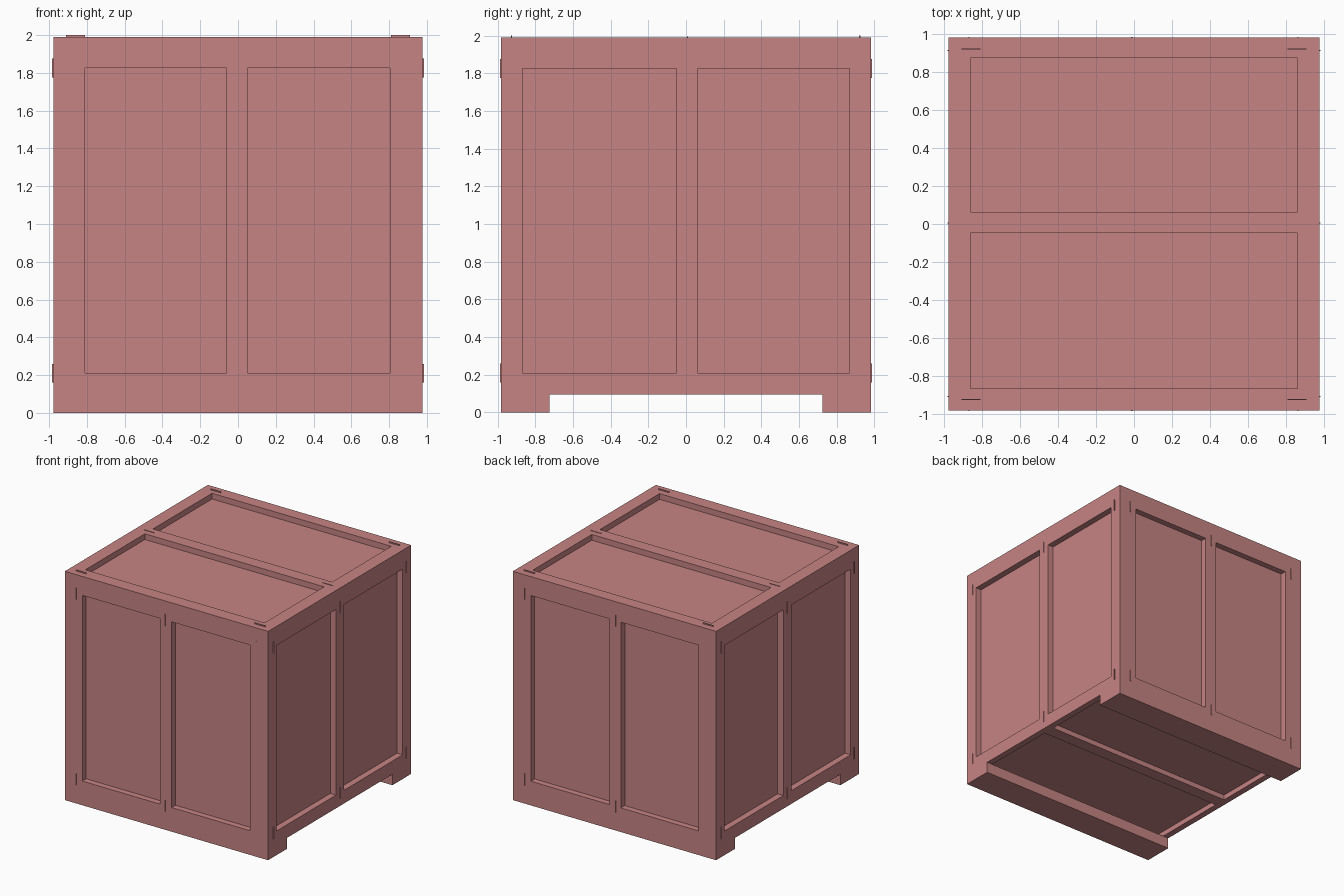
import bpy
import bmesh
from mathutils import Vector

cube = bpy.data.objects.get("Cube")
if cube:
    bpy.data.objects.remove(cube, do_unlink=True)

# Single painted wood colour
wood = bpy.data.materials.new("dusty_rose_wood")
wood.use_nodes = True
wood.diffuse_color = (0.57, 0.23, 0.23, 1)
wood.node_tree.nodes["Principled BSDF"].inputs["Base Color"].default_value = wood.diffuse_color


def box(name, x, y, z):
    """Box spanning the (min, max) range on each axis."""
    lo, hi = (Vector(p) for p in zip(x, y, z))
    bm = bmesh.new()
    bmesh.ops.create_cube(bm, size=1)
    for v in bm.verts:
        v.co = Vector(v.co[i] * (hi[i] - lo[i]) for i in range(3))
    mesh = bpy.data.meshes.new(name)
    bm.to_mesh(mesh)
    bm.free()
    mesh.materials.append(wood)
    obj = bpy.data.objects.new(name, mesh)
    obj.location = (lo + hi) / 2
    bpy.context.collection.objects.link(obj)
    return obj


def outer(sign, inner, edge):
    return tuple(sorted((sign * inner, sign * edge)))


HX, HY = 0.978, 0.983        # outer half sizes
IX, IY = 0.923, 0.93         # panel half sizes
Z0, Z1, Z2, Z3, Z4 = 0.095, 0.21, 1.825, 1.94, 1.99

# Plain panelled body inside the frames
box("body_panels", (-IX, IX), (-IY, IY), (0.14, Z3))

# Front and back frames fit between the side frames
for side, s in (("front", -1), ("back", 1)):
    y = outer(s, IY, HY)
    box(side + "_bottom_rail", (-IX, IX), y, (Z0, Z1))
    box(side + "_top_rail", (-IX, IX), y, (Z2, Z3))
    for label, x in (("right", (-IX, -0.81)), ("middle", (-0.062, 0.05)), ("left", (0.805, IX))):
        box(f"{side}_{label}_batten", x, y, (Z1, Z2))

# Side frames cover the full depth
for side, s in (("right", -1), ("left", 1)):
    x = outer(s, IX, HX)
    box(side + "_bottom_rail", x, (-HY, HY), (Z0, Z1))
    box(side + "_top_rail", x, (-HY, HY), (Z2, Z3))
    for label, y in (("front", (-HY, -0.867)), ("middle", (-0.05, 0.06)), ("back", (0.867, HY))):
        box(f"{side}_{label}_batten", x, y, (Z1, Z2))

# Lid frame: two long rails with three cross battens between them
for side, s in (("right", -1), ("left", 1)):
    box(f"lid_{side}_rail", outer(s, 0.862, HX), (-HY, HY), (Z3, Z4))
for label, y in (("front", (-HY, -0.867)), ("middle", (-0.048, 0.063)), ("back", (0.875, HY))):
    box(f"lid_{label}_batten", (-0.862, 0.862), y, (Z3, Z4))

# Base batten and the two skids
box("base_middle_batten", (-IX, IX), (-0.05, 0.06), (Z0, 0.14))
for side, s in (("front", -1), ("back", 1)):
    box(side + "_skid", (-HX, HX), outer(s, 0.725, HY), (0, Z0))

# Thin staples across the frame joints
T, L = 0.003, 0.05
for zc in (Z1, Z2):
    for s in (-1, 1):
        for x in (-0.87, -0.012, 0.865):
            box("wall_staple", (x - T, x + T), outer(s, HY - 0.01, HY + 0.004), (zc - L, zc + L))
        for y in (-0.91, 0.005, 0.915):
            box("side_staple", outer(s, HX - 0.01, HX + 0.006), (y - T, y + T), (zc - L, zc + L))
for s in (-1, 1):
    for y in (-0.925, 0.008, 0.922):
        box("lid_staple", outer(s, 0.81, 0.91), (y - T, y + T), (Z4 - 0.01, 2.0 if abs(y) > 0.5 else 1.994))
